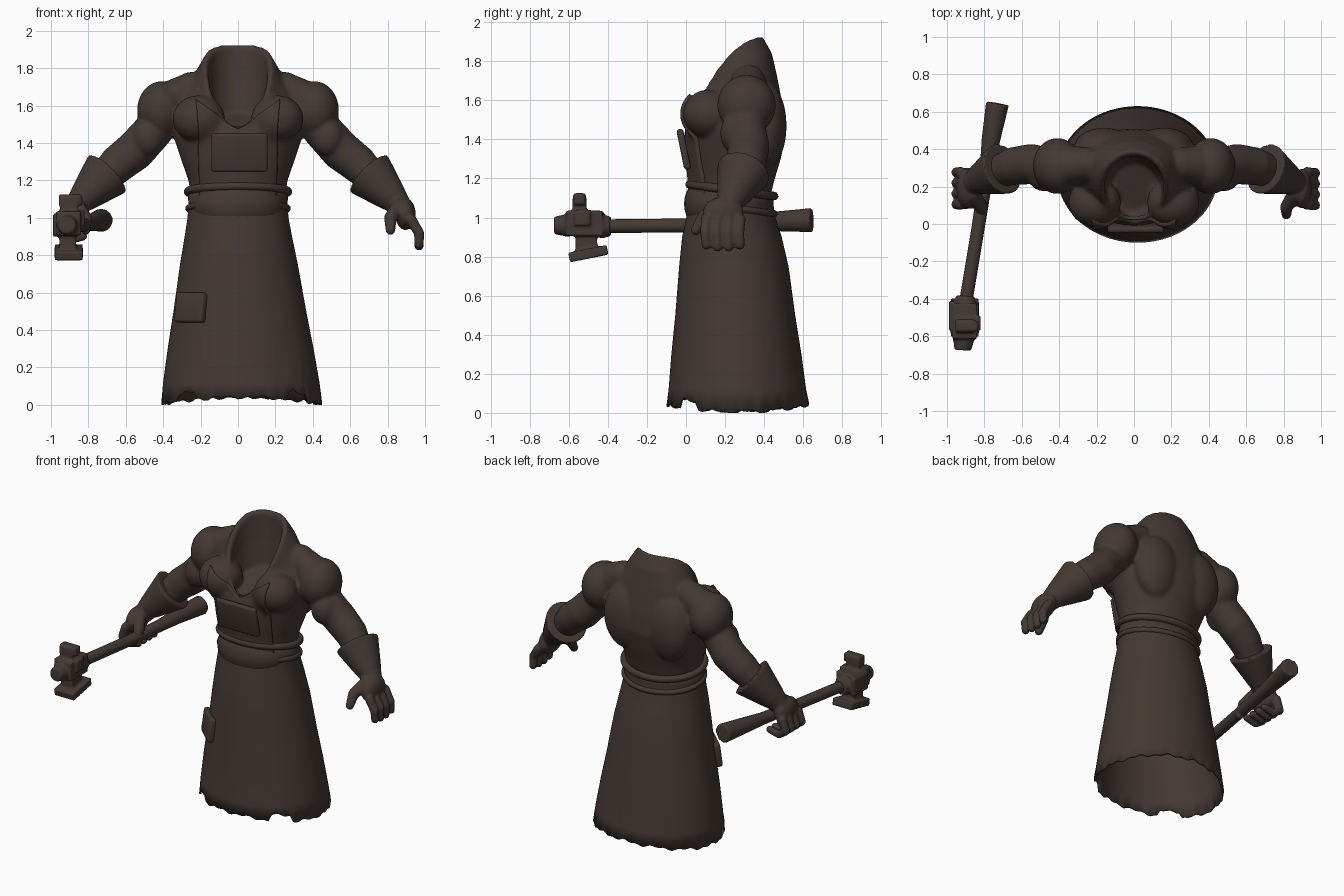
import bpy, bmesh, math
from mathutils import Vector, Matrix

if "Cube" in bpy.data.objects:
    bpy.data.objects.remove(bpy.data.objects["Cube"])

COLOUR = (0.058, 0.041, 0.033, 1)
brown = bpy.data.materials.new("dark_brown")
brown.use_nodes = True
brown.diffuse_color = COLOUR
bsdf = brown.node_tree.nodes["Principled BSDF"]
bsdf.inputs["Base Color"].default_value = COLOUR
bsdf.inputs["Roughness"].default_value = 0.8


def finish(bm, name):
    bmesh.ops.recalc_face_normals(bm, faces=bm.faces)
    for f in bm.faces:
        f.smooth = True
    me = bpy.data.meshes.new(name)
    bm.to_mesh(me)
    bm.free()
    me.materials.append(brown)
    ob = bpy.data.objects.new(name, me)
    bpy.context.collection.objects.link(ob)
    return ob


def sculpt(ob, voxel, rounds):
    m = ob.modifiers.new("merge", 'REMESH')
    m.mode, m.voxel_size, m.use_smooth_shade = 'VOXEL', voxel, True
    s = ob.modifiers.new("soften", 'SMOOTH')
    s.factor, s.iterations = 0.5, rounds


def blob(bm, c, r):
    bmesh.ops.create_uvsphere(bm, u_segments=28, v_segments=18, radius=1,
                              matrix=Matrix.Translation(c) @ Matrix.Diagonal((*r, 1)))


def cone(bm, a, b, r1, r2, seg=24):
    a, b = Vector(a), Vector(b)
    d = b - a
    m = Matrix.Translation((a + b) / 2) @ d.to_track_quat('Z', 'Y').to_matrix().to_4x4()
    bmesh.ops.create_cone(bm, cap_ends=True, segments=seg, radius1=r1, radius2=r2, depth=d.length, matrix=m)


def chain(bm, pts):
    for p in pts:
        blob(bm, p[:3], [p[3]] * 3)
    for p, q in zip(pts, pts[1:]):
        cone(bm, p[:3], q[:3], p[3], q[3])


def box(bm, c, size, rot=None):
    m = Matrix.Translation(c) @ (rot or Matrix()) @ Matrix.Diagonal((*size, 1))
    bmesh.ops.create_cube(bm, size=1, matrix=m)


def loft(bm, rings, n, cap, hem=None):
    # ring: z, centre y, x radius, y radius, tilt, side lift
    rows = []
    for i, (z, cy, rx, ry, tilt, lift) in enumerate(rings):
        row = []
        for k in range(n):
            a = math.tau * k / n
            c, s = math.cos(a), math.sin(a)
            zz = z + tilt * s + lift * c * c
            if hem and i == 0:
                zz = hem(a)
            row.append(bm.verts.new((rx * c, cy + ry * s, zz)))
        rows.append(row)
    for p, q in zip(rows, rows[1:]):
        for k in range(n):
            j = (k + 1) % n
            bm.faces.new((p[k], p[j], q[j], q[k]))
    if cap:
        bm.faces.new(rows[0])
        bm.faces.new(rows[-1])


# Torso with a hollow collar, and muscular bare arms
bm = bmesh.new()
loft(bm, [(0.95, .23, .25, .20, 0, 0), (1.1, .23, .25, .20, 0, 0), (1.2, .24, .265, .215, 0, 0),
          (1.3, .25, .30, .235, 0, 0), (1.42, .26, .34, .25, 0, 0), (1.5, .255, .35, .245, .05, .03),
          (1.6, .245, .30, .22, .13, .04), (1.66, .235, .235, .205, .18, .08),
          (1.71, .2, .185, .19, .22, .10), (1.70, .2, .16, .165, .21, .10),
          (1.6, .2, .15, .155, .15, .05), (1.5, .2, .13, .13, .06, 0)], 64, True)
for s in (-1, 1):
    blob(bm, (s * .21, .115, 1.53), (.14, .13, .125))
    blob(bm, (s * .16, .41, 1.47), (.16, .105, .22))
    blob(bm, (s * .41, .31, 1.575), (.13, .15, .155))
    chain(bm, [(s * .25, .32, 1.69, .09), (s * .38, .31, 1.61, .115)])
    chain(bm, [(s * .45, .30, 1.47, .105), (s * .55, .32, 1.36, .108),
               (s * .64, .31, 1.29, .102), (s * .73, .28, 1.2, .085)])
    blob(bm, (s * .48, .25, 1.43), (.085, .075, .1))
body = finish(bm, "torso_and_arms")
sculpt(body, 0.012, 4)


# Long apron skirt with a ragged hem
def ragged(a):
    c = math.cos(a)
    z = .042 - .036 * c * c + .006 * math.sin(13 * a) + .006 * math.sin(29 * a + 1)
    x, front = abs(c), math.sin(a) < 0
    if front and .58 < x < .82:
        z += .04
    return max(z, 0)


bm = bmesh.new()
loft(bm, [(.04, .265, .43, .365, 0, 0), (.12, .263, .418, .352, 0, 0), (.3, .258, .39, .333, 0, 0),
          (.5, .252, .355, .307, 0, 0), (.75, .245, .315, .28, 0, 0), (.9, .235, .287, .255, 0, 0),
          (1.0, .23, .27, .228, 0, 0), (1.07, .23, .265, .217, 0, 0), (1.14, .235, .268, .215, -.03, 0)],
     128, False, ragged)
for v in bm.verts:
    v.co.x += .02 * max(0, 1 - v.co.z)
skirt = finish(bm, "apron_skirt")
m = skirt.modifiers.new("cloth", 'SOLIDIFY')
m.thickness, m.offset = .014, -1

# Rolled waistband: two tilted rings
for name, z, rx, ry, r in (("waist_roll", 1.14, .268, .216, .022), ("waist_tie", 1.05, .264, .216, .018)):
    cu = bpy.data.curves.new(name, 'CURVE')
    cu.dimensions, cu.bevel_depth, cu.bevel_resolution = '3D', r, 4
    sp = cu.splines.new('POLY')
    sp.points.add(63)
    sp.use_cyclic_u = True
    for k, p in enumerate(sp.points):
        a = math.tau * k / 64
        p.co = (rx * math.cos(a), .235 + ry * math.sin(a), z - .03 * math.sin(a), 1)
    cu.materials.append(brown)
    bpy.context.collection.objects.link(bpy.data.objects.new(name, cu))

# Sagging belly fold over the waist
bm = bmesh.new()
blob(bm, (0, .175, 1.07), (.25, .185, .17))
finish(bm, "belly_fold")

# Apron bib with a V top, wrapped onto the chest
bm = bmesh.new()
N = 28
grid = []
for j in range(N + 1):
    v = j / N
    w = .20 + .03 * v * v
    row = []
    for i in range(N + 1):
        x = (2 * i / N - 1) * w
        top = 1.47 + .165 * abs(x) / .23
        row.append(bm.verts.new((x, -.5, 1.05 + (top - 1.05) * v)))
    grid.append(row)
for j in range(N):
    for i in range(N):
        bm.faces.new((grid[j][i], grid[j][i + 1], grid[j + 1][i + 1], grid[j + 1][i]))
bib = finish(bm, "apron_bib")
m = bib.modifiers.new("wrap", 'SHRINKWRAP')
m.target, m.wrap_method = body, 'PROJECT'
m.use_project_y, m.use_positive_direction, m.use_negative_direction = True, True, False
m = bib.modifiers.new("soften", 'SMOOTH')
m.factor, m.iterations = .5, 4
m = bib.modifiers.new("cloth", 'SOLIDIFY')
m.thickness, m.offset = .036, 0

# Pockets on the bib and the skirt
for name, c, size, rot in (
        ("chest_pocket", (.008, -.012, 1.35), (.3, .035, .21), Matrix.Rotation(.2, 4, 'X')),
        ("skirt_pocket", (-.252, .045, .52), (.2, .045, .16),
         Matrix.Rotation(-.75, 4, 'Z') @ Matrix.Rotation(-.13, 4, 'X'))):
    bm = bmesh.new()
    box(bm, c, size, rot)
    ob = finish(bm, name)
    m = ob.modifiers.new("round", 'BEVEL')
    m.width, m.segments = .014, 3

# Gloves: flared cuffs, one open hand and one gripping hand
for name, s in (("left_glove", 1), ("right_glove", -1)):
    bm = bmesh.new()
    cone(bm, (s * .70, .295, 1.235), (s * .835, .235, 1.1), .14, .078, 40)
    chain(bm, [(s * .835, .235, 1.1, .074), (s * .88, .21, 1.04, .06)])
    blob(bm, (s * .895, .19, 1.02), (.055, .105, .085))
    for k in range(4):
        y = .105 + .057 * k
        low = .01 * abs(k - 1.5)
        if s > 0:
            path = [(.925, y, .99), (.968, y - .005, .92), (.968, y, .845 + low)]
        else:
            path = [(.925, y, .99), (.95, y, .92), (.9, y, .885), (.83, y, .9)]
        chain(bm, [(s * x, yy, z, .029 - .002 * i) for i, (x, yy, z) in enumerate(path)])
    chain(bm, [(s * .86, .16, 1.06, .042), (s * .815, .09, 1.0, .034), (s * .815, .05, .935, .026)])
    sculpt(finish(bm, name), .008, 3)

# Hammer handle with a swollen butt
bm = bmesh.new()
shaft = [(-.905, -.45, .955, .036), (-.83, 0, .96, .036), (-.785, .3, .97, .04),
         (-.765, .45, .98, .05), (-.73, .645, .987, .062)]
for p, q in zip(shaft, shaft[1:]):
    cone(bm, p[:3], q[:3], p[3], q[3])
sculpt(finish(bm, "hammer_handle"), .008, 2)

# Hammer head: body, nose, crown bar, neck and foot plate
bm = bmesh.new()
box(bm, (-.905, -.52, .97), (.13, .19, .13))
box(bm, (-.905, -.545, 1.06), (.09, .07, .1))
box(bm, (-.895, -.545, 1.095), (.125, .055, .06))
box(bm, (-.91, -.51, .87), (.09, .11, .14))
box(bm, (-.905, -.5, .815), (.15, .2, .05), Matrix.Rotation(.2, 4, 'X'))
box(bm, (-.975, -.49, .96), (.03, .16, .12))
box(bm, (-.84, -.53, 1.0), (.04, .08, .08))
cone(bm, (-.91, -.6, .96), (-.915, -.675, .96), .06, .045)
cone(bm, (-.905, -.44, .955), (-.9, -.385, .955), .065, .05)
sculpt(finish(bm, "hammer_head"), .008, 3)
